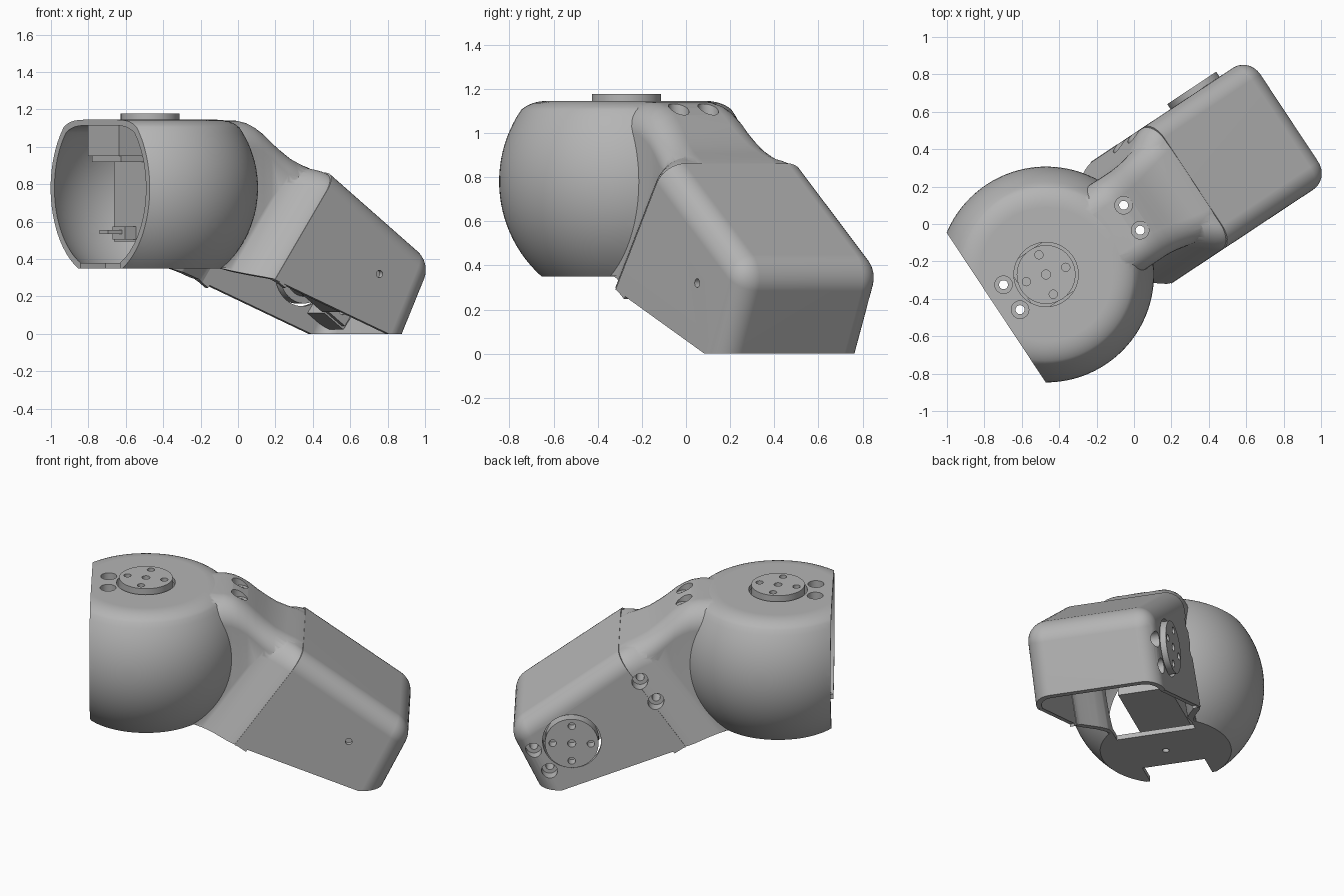
import bpy, bmesh, math
from mathutils import Matrix, Vector

cube = bpy.data.objects.get("Cube")
if cube:
    bpy.data.objects.remove(cube, do_unlink=True)

grey = bpy.data.materials.new("plastic grey")
grey.use_nodes = True
COL = (0.46, 0.46, 0.46, 1)
grey.diffuse_color = COL
grey.node_tree.nodes["Principled BSDF"].inputs["Base Color"].default_value = COL

# Local frame: x runs along the arm, the ball axis is the origin
PLACE = Matrix.Translation((-0.47, -0.27, 0)) @ Matrix.Rotation(math.radians(33.5), 4, 'Z')
WALL = 0.03
BALL_R, BALL_Z, TOP, FLOOR = 0.577, 0.78, 1.145, 0.35


def finish(bm, name, matrix=None):
    if matrix:
        bm.transform(matrix)
    bm.normal_update()
    bmesh.ops.recalc_face_normals(bm, faces=bm.faces)
    mesh = bpy.data.meshes.new(name)
    bm.to_mesh(mesh)
    bm.free()
    mesh.materials.append(grey)
    ob = bpy.data.objects.new(name, mesh)
    bpy.context.collection.objects.link(ob)
    return ob


def box(name, lo, hi, matrix=None):
    bm = bmesh.new()
    bmesh.ops.create_cube(bm, size=1)
    lo, hi = Vector(lo), Vector(hi)
    for v in bm.verts:
        v.co = (lo + hi) / 2 + v.co * (hi - lo)
    return finish(bm, name, matrix)


def cylinder(name, r, lo, hi, x=0, y=0, matrix=None, sides=32):
    bm = bmesh.new()
    bmesh.ops.create_cone(bm, cap_ends=True, segments=sides, radius1=r, radius2=r, depth=hi - lo,
                          matrix=Matrix.Translation((x, y, (lo + hi) / 2)))
    return finish(bm, name, matrix)


def combine(target, others, operation):
    for other in others:
        mod = target.modifiers.new("join", 'BOOLEAN')
        mod.operation, mod.solver, mod.object = operation, 'EXACT', other
        bpy.context.view_layer.objects.active = target
        bpy.ops.object.modifier_apply(modifier=mod.name)
        bpy.data.objects.remove(other, do_unlink=True)
    return target


def loft(name, rings):
    bm = bmesh.new()
    loops = [[bm.verts.new(p) for p in ring] for ring in rings]
    for a, b in zip(loops, loops[1:]):
        n = len(a)
        for i in range(n):
            j = (i + 1) % n
            bm.faces.new((a[i], a[j], b[j], b[i]))
    bm.faces.new(loops[0])
    bm.faces.new(loops[-1])
    return finish(bm, name)


# Ball: sphere with a flat floor and a softly rounded flat top
def ball(name, d):
    r, lo, hi = BALL_R - d, FLOOR + d, TOP - d
    a0 = math.asin((lo - BALL_Z) / r)
    a1 = math.asin((hi - 0.04 - BALL_Z) / r)
    prof = []
    for i in range(25):
        a = a0 + (a1 - a0) * i / 24
        prof.append((r * math.cos(a), BALL_Z + r * math.sin(a)))
    rim = prof[-1][0]
    p0, p1, p2 = Vector(prof[-1]), Vector((rim - 0.045, hi)), Vector((rim - 0.12, hi))
    for i in range(1, 7):
        t = i / 6
        prof.append(tuple(p0 * (1 - t) ** 2 + p1 * 2 * t * (1 - t) + p2 * t * t))
    n = 96
    return loft(name, [[(q * math.cos(2 * math.pi * k / n), q * math.sin(2 * math.pi * k / n), z)
                        for k in range(n)] for q, z in prof])


# Section with a flat bottom and two rounded top corners
def section(right, left, bottom, top, r):
    pts = [(-right, bottom), (left, bottom)]
    for y, start in ((left - r, 0), (r - right, 90)):
        for k in range(9):
            a = math.radians(start + 90 * k / 8)
            pts.append((y + r * math.cos(a), top - r + r * math.sin(a)))
    return pts


# Neck: sections along x (x, top height, half width)
NECK = [(0.2, 1.14, .27), (0.46, 1.14, .27), (0.51, 1.13, .27), (0.55, 1.112, .27),
        (0.6, 1.08, .27), (0.65, 1.035, .275), (0.7, .992, .285), (0.76, .945, .30),
        (0.83, .908, .315), (0.88, .888, .325), (0.93, .86, .33), (1.0, .806, .33)]


def neck(name, d, bottom):
    return loft(name, [[(x, y, z) for y, z in
                        section(half - d, half - d, bottom, top - d, 0.14 - d)]
                       for x, top, half in NECK])


# Shoulder: flared fillet between neck and arm (distance, right, left, height)
SHOULDER = [(.08, .408, .368, .692), (.0, .407, .367, .692), (-.02, .398, .362, .69),
            (-.05, .375, .35, .682), (-.09, .34, .325, .668), (-.13, .305, .3, .65),
            (-.18, .275, .275, .625), (-.25, .25, .25, .58)]
ALONG, UP = Vector((0.82, 0, -0.573)), Vector((0.573, 0, 0.82))


def shoulder(name, d, drop):
    rings = []
    for w, right, left, top in SHOULDER:
        base = Vector((0.53, 0, 0.29)) + ALONG * (w + d)
        low = 0.4 * min(w, 0) + 0.003 - drop
        rings.append([base + UP * h + Vector((0, y, 0))
                      for y, h in section(right - d, left - d, low, top - d, 0.12 - d)])
    return loft(name, rings)


# Arm: slanted profile; the last three corners run up the end and along the top
def arm(name, profile, d, radius):
    bm = bmesh.new()
    sides = [[bm.verts.new((x, y, z)) for x, z in profile] for y in (-0.41 + d, 0.37 - d)]
    a, b = sides
    n = len(a)
    bm.faces.new(a)
    bm.faces.new(b)
    for i in range(n):
        j = (i + 1) % n
        bm.faces.new((a[i], a[j], b[j], b[i]))
    edges = [bm.edges.get((s[n - 3 + k], s[n - 2 + k])) for s in sides for k in (0, 1)]
    edges.append(bm.edges.get((a[n - 2], b[n - 2])))
    bmesh.ops.recalc_face_normals(bm, faces=bm.faces)
    bmesh.ops.bevel(bm, geom=edges, offset=radius, segments=8, profile=0.5, affect='EDGES')
    return finish(bm, name)


OUTER = [(0.53, 0.29), (1.26, 0), (1.395, 0), (1.582, 0.383), (0.93, 0.862)]
INNER = [(0.424, 0.08), (1.33, -0.067), (1.544, 0.371), (0.937, 0.819)]

# Drive frames: z points out of the drive face, x runs along the drive
ax = Vector((-0.81, 0, 0.586)).normalized()
az = Vector((0, 1, 0))
arm_frame = Matrix((ax, az.cross(ax), az)).transposed().to_4x4()
arm_frame.translation = (1.2, 0.37, 0.32)
DRIVES = [("ball", Matrix.Translation((0, 0, TOP)), -13.5), ("arm", arm_frame, -36)]
SCREWS = [(x, y) for x in (-0.22, 0.55) for y in (-0.08, 0.08)]

# Hollow housing
housing = combine(ball("housing", 0), [neck("neck", 0, FLOOR + 0.003), arm("arm", OUTER, 0, 0.11),
                                       shoulder("shoulder", 0, 0)], 'UNION')
cavity = combine(ball("cavity", WALL), [neck("neck_cavity", WALL, 0.2),
                                        arm("arm_cavity", INNER, WALL, 0.085),
                                        shoulder("shoulder_cavity", WALL, 0.25)], 'UNION')
posts = []
for name, m, turn in DRIVES:
    for lo, hi in ((-0.3, -0.15), (0.48, 0.62)):
        posts.append(box("post", (lo, -0.15, -0.195), (hi, 0.15, 0.05), m))
combine(cavity, posts, 'DIFFERENCE')

cutters = [cavity, box("front_cut", (-1, -1, 0), (-0.32, 1, 2)),
           box("floor_notch", (-0.6, -0.19, 0.2), (-0.16, 0.19, 0.5))]
for name, m, turn in DRIVES:
    cutters.append(cylinder("drive_opening", 0.172, -0.06, 0.1, matrix=m, sides=64))
    cutters.append(cylinder("pivot_hole", 0.02, -0.9, -0.7, matrix=m))
    for x, y in SCREWS:
        cutters.append(cylinder("screw_pocket", 0.047, -0.07, 0.2, x, y, m))
        cutters.append(cylinder("screw_hole", 0.024, -0.3, 0.1, x, y, m))
combine(housing, cutters, 'DIFFERENCE')
parts = [housing]

# Drives: turning disc, collar, mounting flange, motor body and plug
for name, m, turn in DRIVES:
    disc = cylinder(name + "_drive_disc", 0.157, -0.05, 0.032, matrix=m, sides=64)
    holes = [cylinder("centre_hole", 0.024, -0.03, 0.1, matrix=m)]
    for k in range(4):
        ang = math.radians(turn + 90 * k)
        holes.append(cylinder("disc_hole", 0.022, -0.03, 0.1, 0.112 * math.cos(ang),
                              0.112 * math.sin(ang), m))
    combine(disc, holes, 'DIFFERENCE')
    flange = box(name + "_motor_flange", (-0.28, -0.14, -0.225), (0.61, 0.14, -0.195), m)
    combine(flange, [cylinder("flange_hole", 0.024, -0.4, 0, x, y, m) for x, y in SCREWS],
            'DIFFERENCE')
    parts += [disc, flange,
              cylinder(name + "_motor_collar", 0.12, -0.23, -0.04, matrix=m),
              box(name + "_motor_body", (-0.13, -0.155, -0.65), (0.46, 0.155, -0.2), m),
              box(name + "_motor_plug", (-0.2, -0.06, -0.64), (-0.12, 0.06, -0.57), m),
              box(name + "_plug_cable", (-0.29, -0.03, -0.61), (-0.19, 0.05, -0.59), m)]

# Place and shade every part
bpy.ops.object.select_all(action='DESELECT')
for ob in parts:
    ob.matrix_world = PLACE
    ob.select_set(True)
    bpy.context.view_layer.objects.active = ob
bpy.ops.object.shade_smooth_by_angle(angle=math.radians(32))
weighted = housing.modifiers.new("even shading", 'WEIGHTED_NORMAL')
weighted.keep_sharp = True
